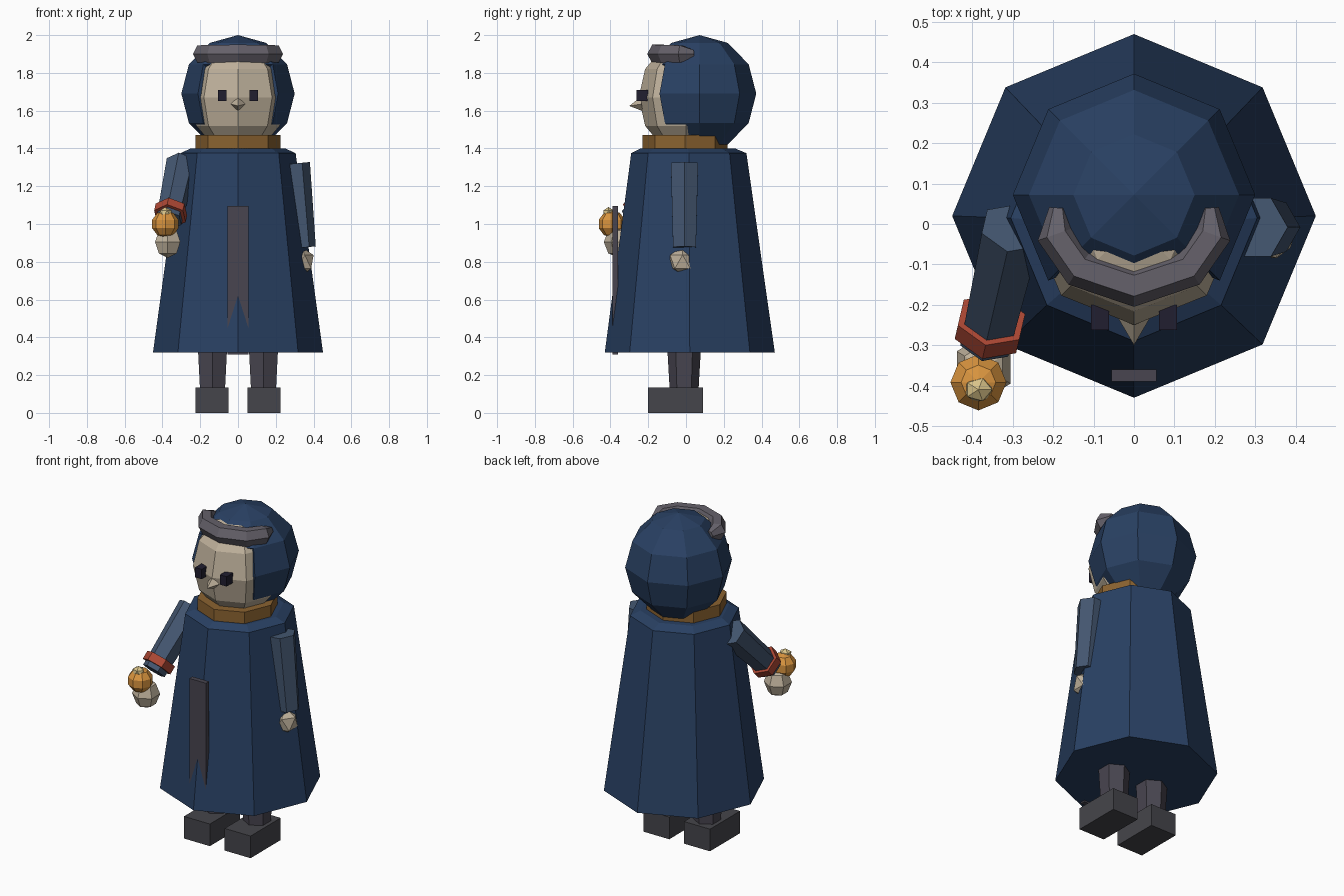
import bpy, bmesh
from math import sin, cos, pi
from mathutils import Vector, Matrix

if "Cube" in bpy.data.objects:
    bpy.data.objects.remove(bpy.data.objects["Cube"])


def mat(name, r, g, b):
    m = bpy.data.materials.new(name)
    m.diffuse_color = (r, g, b, 1)
    m.use_nodes = True
    m.node_tree.nodes["Principled BSDF"].inputs["Base Color"].default_value = m.diffuse_color
    return m


NAVY = mat("navy_cloth", .022, .052, .125)
SLEEVE = mat("sleeve_cloth", .058, .095, .165)
SKIN = mat("skin", .52, .44, .33)
OCHRE = mat("ochre", .26, .125, .03)
RED = mat("red_band", .42, .065, .035)
ORANGE = mat("orange", .70, .30, .05)
YELLOW = mat("pale_yellow", .70, .55, .25)
TROUSER = mat("trouser_grey", .065, .06, .08)
BOOT = mat("boot_grey", .06, .06, .07)
DARK = mat("eye_dark", .015, .013, .03)
BAND = mat("band_grey", .13, .12, .145)


def finish(name, bm, material):
    bmesh.ops.recalc_face_normals(bm, faces=bm.faces)
    me = bpy.data.meshes.new(name)
    bm.to_mesh(me)
    bm.free()
    me.materials.append(material)
    ob = bpy.data.objects.new(name, me)
    bpy.context.collection.objects.link(ob)
    return ob


def box(name, lo, hi, material):
    bm = bmesh.new()
    lo, hi = Vector(lo), Vector(hi)
    m = Matrix.Translation((lo + hi) / 2) @ Matrix.Diagonal((*(hi - lo), 1))
    bmesh.ops.create_cube(bm, size=1, matrix=m)
    return finish(name, bm, material)


def limb(name, a, b, r1, r2, sides, material):
    """Tapered prism from point a to point b."""
    bm = bmesh.new()
    a, b = Vector(a), Vector(b)
    rot = (b - a).to_track_quat('Z', 'Y').to_matrix().to_4x4()
    bmesh.ops.create_cone(bm, cap_ends=True, segments=sides, radius1=r1, radius2=r2,
                          depth=(b - a).length, matrix=Matrix.Translation((a + b) / 2) @ rot)
    return finish(name, bm, material)


def ball(name, c, size, material, seg=0, rings=0):
    """UV sphere, or a 20-sided ball when seg is 0."""
    bm = bmesh.new()
    m = Matrix.Translation(c) @ Matrix.Diagonal((*size, 1))
    if seg:
        bmesh.ops.create_uvsphere(bm, u_segments=seg, v_segments=rings, radius=1, matrix=m)
    else:
        bmesh.ops.create_icosphere(bm, subdivisions=1, radius=1, matrix=m)
    return finish(name, bm, material)


def loft(name, rings, material):
    bm = bmesh.new()
    loops = [[bm.verts.new(p) for p in ring] for ring in rings]
    n = len(loops[0])
    for a, b in zip(loops, loops[1:]):
        for i in range(n):
            bm.faces.new((a[i], a[(i + 1) % n], b[(i + 1) % n], b[i]))
    bm.faces.new(loops[0])
    bm.faces.new(loops[-1])
    return finish(name, bm, material)


def octagon(r, y, z):
    return [(r * cos(i * pi / 4), y + r * sin(i * pi / 4), z) for i in range(8)]


# Legs and boots
for side, s in (("left", 1), ("right", -1)):
    limb(side + "_leg", (s * .135, -.01, .1), (s * .135, -.01, .36), .075, .09, 6, TROUSER)
    box(side + "_boot", (s * .1375 - .0875, -.2, 0), (s * .1375 + .0875, .09, .135), BOOT)

# Coat, collar and hanging sash
loft("coat", [octagon(.45, .02, .32), octagon(.305, .015, 1.375), octagon(.25, .01, 1.4)], NAVY)
loft("collar", [octagon(.225, -.005, 1.38), octagon(.225, -.005, 1.47)], OCHRE)
box("sash", (-.056, -.39, .31), (.056, -.36, 1.095), TROUSER)

# Head with eyes and nose
ball("head", (0, 0, 1.67), (.255, .25, .3), SKIN, 8, 6)
for side, s in (("left", 1), ("right", -1)):
    box(side + "_eye", (s * .084 - .0225, -.262, 1.65), (s * .084 + .0225, -.2, 1.71), DARK)
limb("nose", (0, -.235, 1.635), (0, -.3, 1.625), .038, 0, 4, SKIN)

# Hood: faceted sphere with the front panels opened
hood = ball("hood", (0, .072, 1.69), (.3, .3, .31), NAVY, 8, 6)
bm = bmesh.new()
bm.from_mesh(hood.data)
front = []
for f in bm.faces:
    c = f.calc_center_median()
    if c.z < 1.84 and c.y < .05 and abs(c.x) < -(c.y - .072):
        front.append(f)
bmesh.ops.delete(bm, geom=front, context='FACES')
bm.to_mesh(hood.data)
bm.free()
sol = hood.modifiers.new("thickness", 'SOLIDIFY')
sol.thickness = .02
sol.offset = -1

# Brow band: tapered six-sided tube curving round the forehead
half = [(.188, .04, .022), (.193, -.025, .048), (.135, -.108, .05)]
path = [(-x, y, r) for x, y, r in half] + [(0, -.153, .052)] + half[::-1]
rings = []
for i, (x, y, r) in enumerate(path):
    p, q = path[max(i - 1, 0)], path[min(i + 1, len(path) - 1)]
    t = Vector((q[0] - p[0], q[1] - p[1])).normalized()
    out = Vector((t.y, -t.x))
    rings.append([(x + out.x * r * cos(k * pi / 3), y + out.y * r * cos(k * pi / 3),
                   1.9 + r * 1.1 * sin(k * pi / 3)) for k in range(6)])
loft("brow_band", rings, BAND)

# Lowered arm
limb("left_sleeve", (.298, -.008, 1.32), (.342, -.008, .875), .083, .07, 6, SLEEVE)
ball("left_hand", (.333, -.018, .8), (.075, .078, .08), SKIN)

# Raised arm with cuff band
shoulder, wrist = Vector((-.3, -.01, 1.32)), Vector((-.365, -.29, 1.02))
limb("right_sleeve", shoulder, wrist, .083, .07, 6, SLEEVE)
limb("right_cuff", shoulder.lerp(wrist, .81), shoulder.lerp(wrist, .93), .09, .09, 6, RED)
ball("right_hand", (-.372, -.355, .905), (.077, .08, .085), SKIN, 6, 4)

# Held fruit with a pale top
ball("fruit", (-.385, -.392, 1.0), (.073, .073, .072), ORANGE, 8, 5)
ball("fruit_top", (-.385, -.41, 1.057), (.038, .033, .033), YELLOW)
